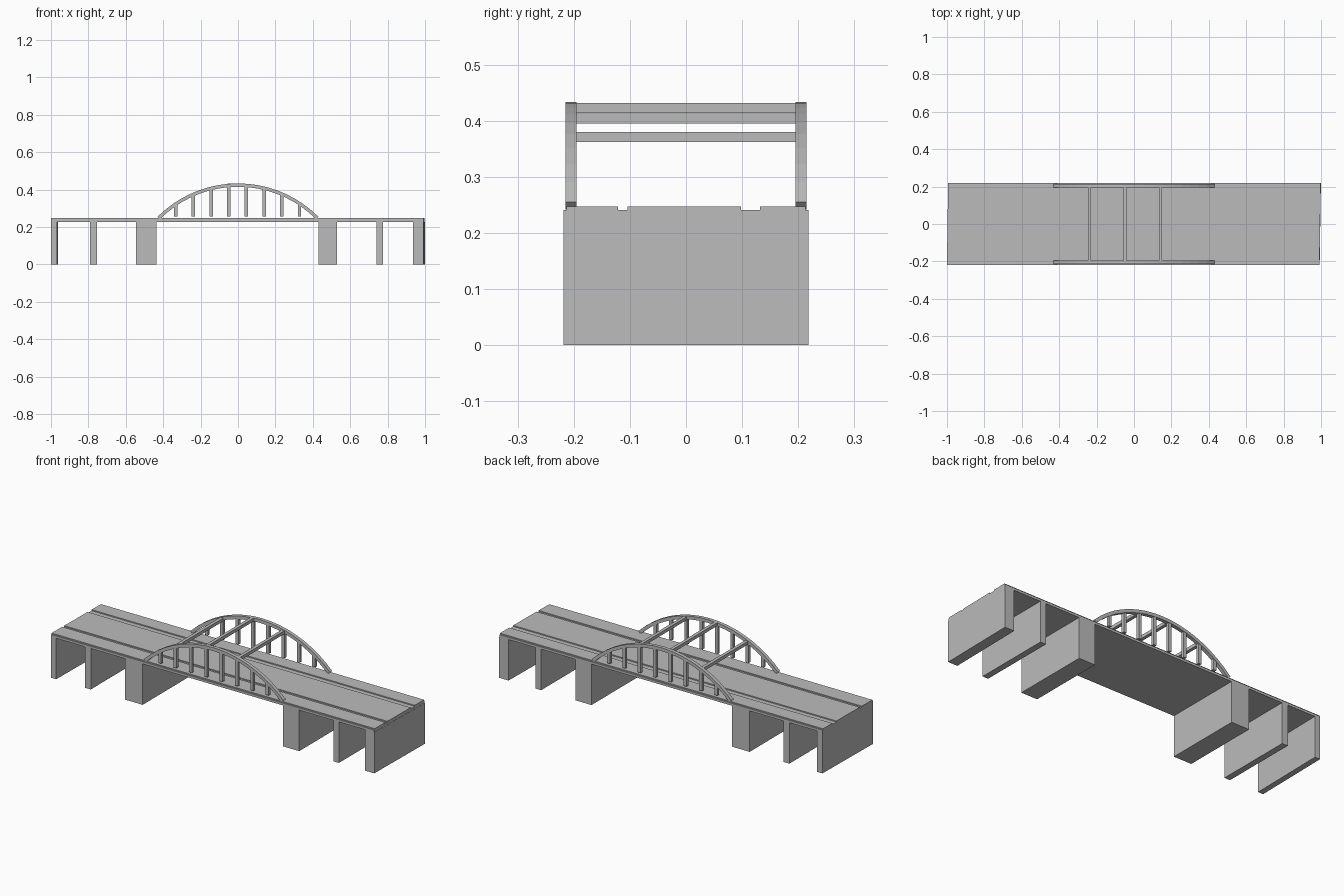
import bpy, bmesh, math
from mathutils import Vector

cube = bpy.data.objects.get("Cube")
if cube:
    bpy.data.objects.remove(cube, do_unlink=True)

grey = bpy.data.materials.new("concrete_grey")
grey.use_nodes = True
colour = (0.5, 0.5, 0.5, 1)
grey.diffuse_color = colour
grey.node_tree.nodes["Principled BSDF"].inputs["Base Color"].default_value = colour


def finish(name, bm):
    bmesh.ops.recalc_face_normals(bm, faces=bm.faces)
    mesh = bpy.data.meshes.new(name)
    bm.to_mesh(mesh)
    bm.free()
    mesh.materials.append(grey)
    obj = bpy.data.objects.new(name, mesh)
    bpy.context.collection.objects.link(obj)
    return obj


def extrude_profile(name, points, offset):
    """Fill a closed profile and extrude it along offset."""
    bm = bmesh.new()
    face = bm.faces.new([bm.verts.new(p) for p in points])
    result = bmesh.ops.extrude_face_region(bm, geom=[face], use_keep_orig=True)
    moved = [v for v in result["geom"] if isinstance(v, bmesh.types.BMVert)]
    bmesh.ops.translate(bm, verts=moved, vec=offset)
    return finish(name, bm)


def box(name, x, y, z, shear=0.0):
    """Box from (min, max) pairs, skewed in plan by shear."""
    points = [(px + shear * py, py, z[0])
              for px, py in ((x[0], y[0]), (x[1], y[0]), (x[1], y[1]), (x[0], y[1]))]
    return extrude_profile(name, points, Vector((0, 0, z[1] - z[0])))


HALF = 0.218
TOP, GROOVE, EDGE, UNDER = 0.247, 0.241, 0.241, 0.228
SKEW = 0.015

# Deck: one cross-section with lowered edges and two long grooves
section = [(-HALF, UNDER), (-HALF, EDGE), (-0.213, EDGE), (-0.213, TOP),
           (-0.121, TOP), (-0.121, GROOVE), (-0.104, GROOVE), (-0.104, TOP),
           (0.098, TOP), (0.098, GROOVE), (0.132, GROOVE), (0.132, TOP),
           (0.213, TOP), (0.213, EDGE), (HALF, EDGE), (HALF, UNDER)]
extrude_profile("deck", [(-0.997 + SKEW * y, y, z) for y, z in section],
                Vector((1.992, 0, 0)))

# Piers and end walls
piers = [("right_end_wall", -0.997, -0.965, SKEW),
         ("right_thin_pier", -0.79, -0.755, 0),
         ("right_main_pier", -0.545, -0.435, 0),
         ("left_main_pier", 0.43, 0.53, 0),
         ("left_thin_pier", 0.74, 0.775, 0),
         ("left_end_wall", 0.938, 0.996, SKEW)]
for name, x0, x1, shear in piers:
    box(name, (x0, x1), (-HALF, HALF), (0, UNDER), shear)

# Arch geometry
RADIUS, CROWN, THICK = 0.608, 0.433, 0.018
CENTRE = CROWN - RADIUS
SPAN = math.asin(0.43 / RADIUS)
STEPS = 18


def arc(radius):
    angles = [SPAN * (2 * i / STEPS - 1) for i in range(STEPS + 1)]
    return [(radius * math.sin(a), CENTRE + radius * math.cos(a)) for a in angles]


def underside(x):
    return CENTRE + math.sqrt((RADIUS - THICK) ** 2 - x * x)


# Arches with their upright hangers on each side
for side, y0 in (("front", -0.215), ("back", 0.195)):
    outline = arc(RADIUS) + arc(RADIUS - THICK)[::-1]
    extrude_profile(side + "_arch", [(x, y0, z) for x, z in outline],
                    Vector((0, 0.02, 0)))
    for i in range(8):
        x = -0.333 + i * 0.0945
        box(f"{side}_hanger_{i + 1}", (x - 0.009, x + 0.009),
            (y0 + 0.002, y0 + 0.018), (0.257, underside(x) + 0.006))

# Cross beams joining the arches
for i, (x, top) in enumerate(((-0.238, 0.38), (-0.048, 0.432), (0.142, 0.413))):
    box(f"cross_beam_{i + 1}", (x - 0.009, x + 0.009), (-0.197, 0.197),
        (top - 0.018, top))
